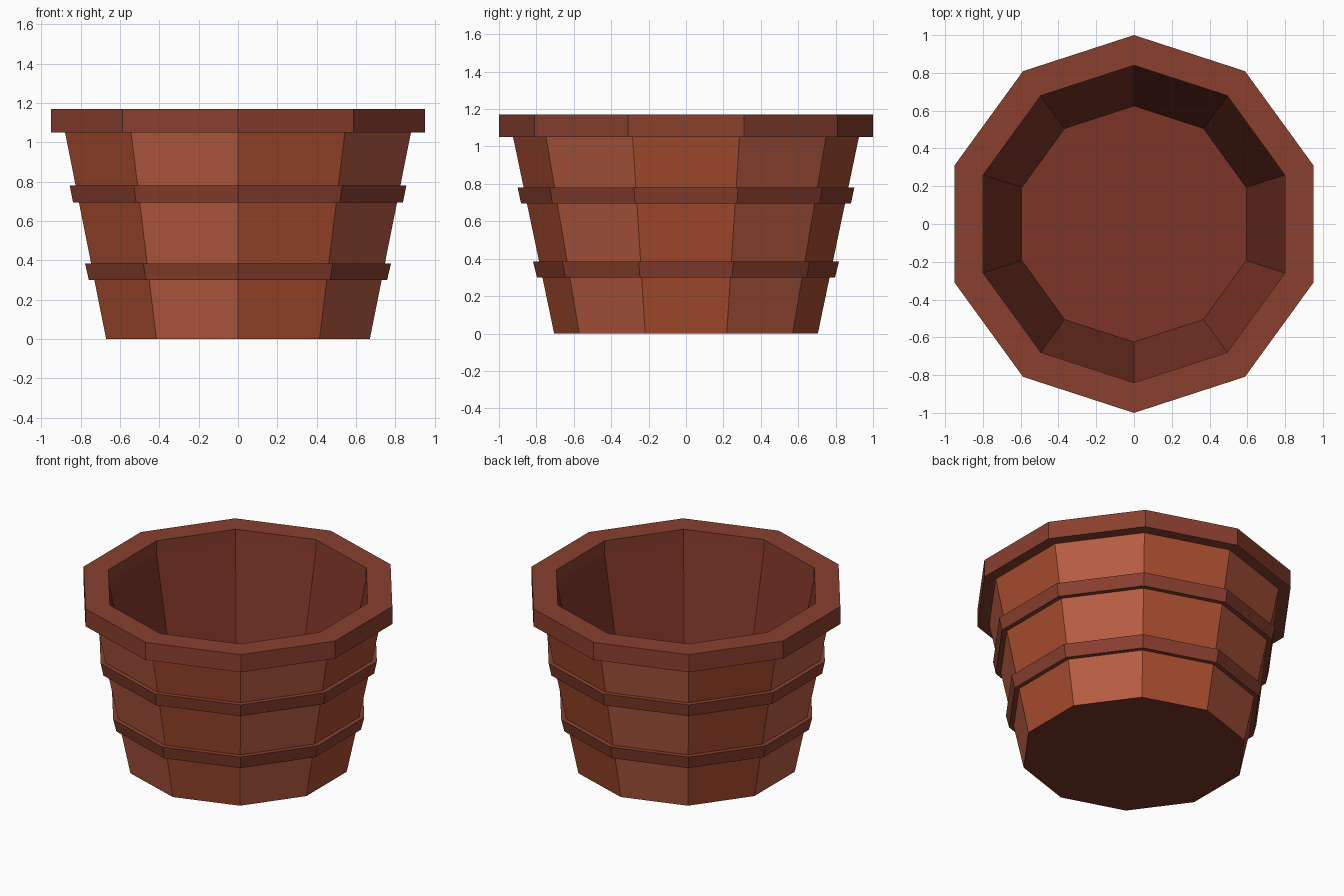
import bpy, bmesh, math

if "Cube" in bpy.data.objects:
    bpy.data.objects.remove(bpy.data.objects["Cube"])

SIDES = 10


def material(name, rgb):
    m = bpy.data.materials.new(name)
    m.diffuse_color = (*rgb, 1)
    m.use_nodes = True
    m.node_tree.nodes["Principled BSDF"].inputs["Base Color"].default_value = m.diffuse_color
    return m


light_red = material("stave_red", (0.48, 0.107, 0.055))
orange = material("stave_orange", (0.40, 0.075, 0.028))
trim = material("trim_brown", (0.25, 0.05, 0.028))
inside = material("inside_brown", (0.20, 0.035, 0.02))


def lathe(name, profile, mats, closed, pick=lambda seg, side: 0):
    """Turn an (r, z) profile into ten flat sides; open ends get capped."""
    bm = bmesh.new()
    rings = []
    for r, z in profile:
        angles = [-math.pi / 2 + 2 * math.pi * k / SIDES for k in range(SIDES)]
        rings.append([bm.verts.new((r * math.cos(a), r * math.sin(a), z)) for a in angles])
    count = len(profile) if closed else len(profile) - 1
    for i in range(count):
        low, high = rings[i], rings[(i + 1) % len(rings)]
        for k in range(SIDES):
            n = (k + 1) % SIDES
            f = bm.faces.new((low[k], low[n], high[n], high[k]))
            f.material_index = pick(i, k)
    if not closed:
        for ring in (rings[0], rings[-1]):
            bm.faces.new(ring).material_index = len(mats) - 1
    bmesh.ops.recalc_face_normals(bm, faces=bm.faces[:])
    mesh = bpy.data.meshes.new(name)
    bm.to_mesh(mesh)
    bm.free()
    for m in mats:
        mesh.materials.append(m)
    ob = bpy.data.objects.new(name, mesh)
    bpy.context.collection.objects.link(ob)
    return ob


# Hollow tapered tub: alternating staves outside, plain brown inside
lathe("tub_body", [(0.705, 0), (0.937, 1.11), (0.844, 1.11), (0.625, 0.06)],
      [orange, light_red, inside], False,
      lambda seg, side: side % 2 if seg == 0 else 2)

# Thick upright rim
lathe("rim", [(1.0, 1.05), (1.0, 1.17), (0.84, 1.17), (0.84, 1.05)], [trim], True)

# Two hoops that follow the taper, with inner faces sunk into the wall
for name, z0, z1, r0, r1 in (("lower_hoop", 0.30, 0.385, 0.797, 0.818),
                             ("upper_hoop", 0.695, 0.78, 0.882, 0.90)):
    lathe(name, [(r0, z0), (r1, z1), (r1 - 0.06, z1), (r0 - 0.06, z0)], [trim], True)
